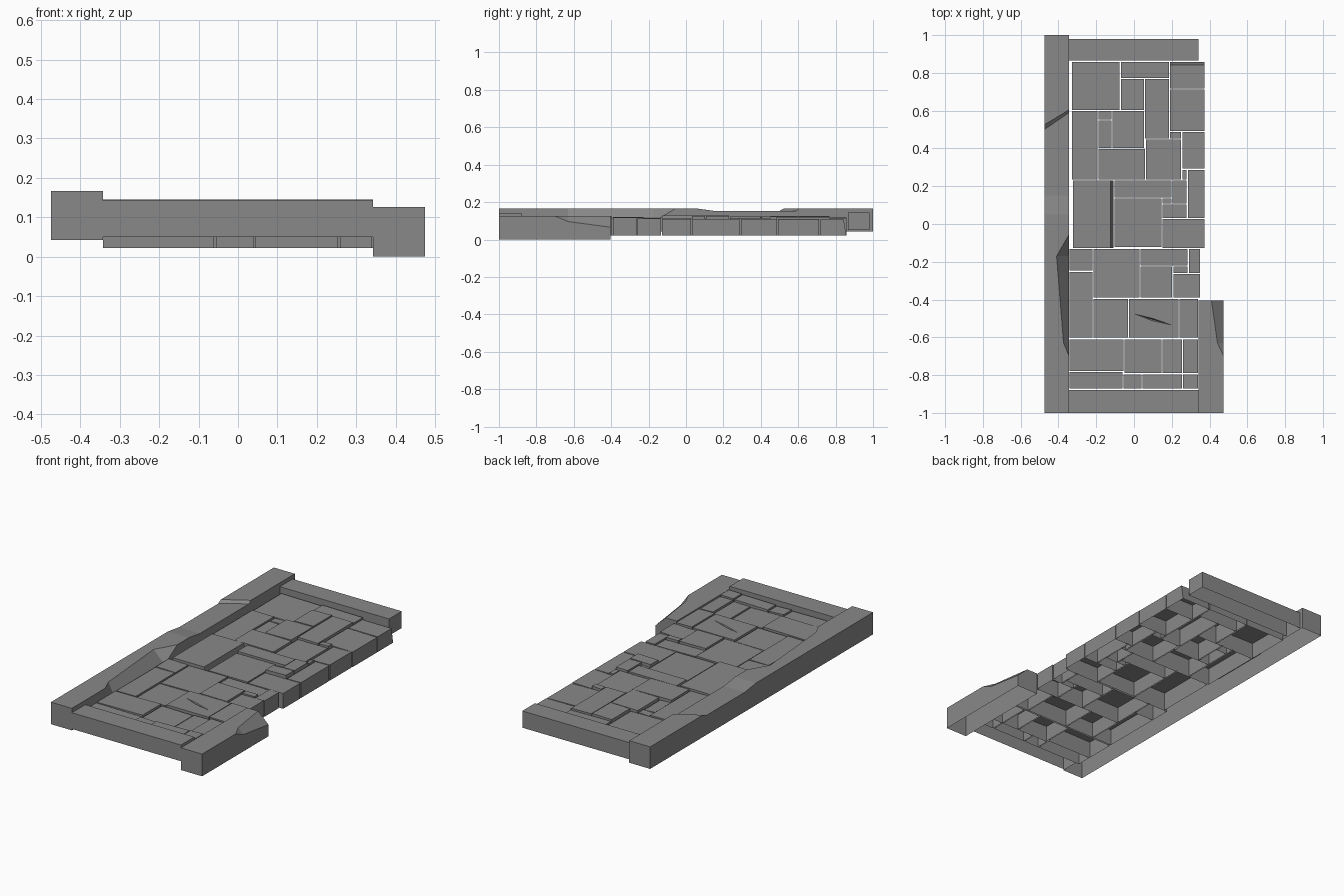
import bpy
import bmesh
import random

random.seed(4)
cube = bpy.data.objects.get("Cube")
if cube:
    bpy.data.objects.remove(cube)

stone = bpy.data.materials.new("grey_stone")
stone.use_nodes = True
grey = (0.25, 0.25, 0.25, 1)
stone.diffuse_color = grey
stone.node_tree.nodes["Principled BSDF"].inputs["Base Color"].default_value = grey


def finish(bm, name):
    """Turn a bmesh into a stone object."""
    mesh = bpy.data.meshes.new(name)
    bm.to_mesh(mesh)
    bm.free()
    mesh.materials.append(stone)
    obj = bpy.data.objects.new(name, mesh)
    bpy.context.collection.objects.link(obj)
    return obj


def open_block(name, x0, x1, y0, y1, z0, z1, chip=None, crack=None, tilt=0):
    """Box without an underside; optional chipped edge or crack in its top."""
    bm = bmesh.new()
    corners = [(x0, y0), (x1, y0), (x1, y1), (x0, y1)]
    low = [bm.verts.new((x, y, z0)) for x, y in corners]
    lean = (-tilt, tilt, tilt, -tilt)
    top = [bm.verts.new((x, y, z1 + d)) for (x, y), d in zip(corners, lean)]
    for i in range(4):
        j = (i + 1) % 4
        bm.faces.new((low[i], low[j], top[j], top[i]))
    if crack:
        rim = [bm.verts.new((x, y, z1)) for x, y in crack]
        cx = sum(x for x, y in crack) / 4
        cy = sum(y for x, y in crack) / 4
        floor = bm.verts.new((cx, cy, z1 - 0.015))
        for i in range(4):
            j = (i + 1) % 4
            bm.faces.new((top[i], top[j], rim[j], rim[i]))
            bm.faces.new((rim[i], rim[j], floor))
    else:
        bm.faces.new(top)
    if chip:
        # Pull one top edge inward to leave a steep broken side
        a, b, dx, dy = chip
        for v in (top[a], top[b]):
            v.co.x += dx
            v.co.y += dy
    return finish(bm, name)


def worn_rail(name, x_plain, x_worn, z0, stations):
    """Open-bottomed rail lofted along y with a varying chipped top edge.

    Each station: y at plain side, y at worn side, top z, chip width, chip depth.
    """
    bm = bmesh.new()
    inward = 1 if x_plain > x_worn else -1
    rings = []
    for ya, yb, z, wide, deep in stations:
        wide, deep = max(wide, 0.0005), max(deep, 0.0005)
        points = [(x_plain, ya, z0), (x_plain, ya, z),
                  (x_worn + inward * wide, yb, z),
                  (x_worn, yb, z - deep), (x_worn, yb, z0)]
        rings.append([bm.verts.new(p) for p in points])
    for r, s in zip(rings, rings[1:]):
        for i in range(4):
            bm.faces.new((r[i], r[i + 1], s[i + 1], s[i]))
    bm.faces.new(rings[0])
    bm.faces.new(rings[-1][::-1])
    bmesh.ops.recalc_face_normals(bm, faces=bm.faces)
    if sum(f.normal.z * f.calc_area() for f in bm.faces) < 0:
        bmesh.ops.reverse_faces(bm, faces=bm.faces)
    return finish(bm, name)


# Border rails
worn_rail("left_rail", -0.475, -0.343, 0.042, [
    (-1, -1, 0.167, 0, 0), (-0.7, -0.7, 0.167, 0, 0),
    (-0.63, -0.63, 0.167, 0.03, 0.06), (-0.17, -0.17, 0.167, 0.067, 0.07),
    (-0.055, -0.055, 0.167, 0, 0), (0.05, 0.05, 0.167, 0, 0),
    (0.15, 0.15, 0.153, 0, 0), (0.5, 0.59, 0.153, 0, 0),
    (0.525, 0.605, 0.167, 0, 0), (1, 1, 0.167, 0, 0)])
worn_rail("right_short_rail", 0.342, 0.475, 0, [
    (-1, -1, 0.126, 0, 0), (-0.7, -0.7, 0.126, 0, 0),
    (-0.63, -0.63, 0.126, 0.033, 0.03), (-0.405, -0.405, 0.126, 0.065, 0.06)])
open_block("front_rail", -0.343, 0.342, -1, -0.88, 0.05, 0.142)
open_block("back_rail", -0.343, 0.342, 0.866, 0.98, 0.05, 0.145)

# Paving: each entry is x start, x end, then the y joints of that column
BACK = [
    (-.33, -.073, .6, .86), (-.073, .187, .77, .86), (.187, .377, .49, .715, .86),
    (-.073, .055, .6, .77), (.055, .187, .45, .77)]
UPPER = [
    (-.33, -.19, .233, .6), (-.19, -.117, .4, .55, .6), (-.117, .055, .4, .6),
    (-.19, .06, .233, .4), (.06, .253, .233, .45), (.187, .253, .45, .49),
    (.253, .375, .29, .49)]
MIDDLE = [
    (-.325, -.105, -.13, .233), (-.105, .202, .137, .233),
    (-.105, .148, -.125, .137), (.148, .202, .105, .137),
    (.202, .282, .105, .233), (.253, .282, .233, .29), (.282, .375, .03, .29),
    (.148, .282, .03, .105), (.148, .375, -.13, .03)]
LOWER = [
    (-.345, -.217, -.605, -.25, -.13), (-.217, .032, -.393, -.13),
    (.032, .287, -.223, -.13), (.032, .205, -.393, -.223),
    (.205, .287, -.262, -.223), (.205, .352, -.393, -.262),
    (.287, .352, -.262, -.13), (-.217, -.03, -.605, -.393),
    (-.03, .238, -.605, -.393), (.238, .342, -.605, -.393)]
FRONT = [
    (-.345, -.052, -.78, -.608), (-.052, .148, -.793, -.608),
    (.148, .256, -.793, -.608), (.256, .342, -.793, -.608),
    (-.345, -.058, -.873, -.78), (-.058, .042, -.873, -.793),
    (.042, .256, -.873, -.793), (.256, .342, -.873, -.793)]

GAP = 0.003
bands = {"back": BACK, "upper": UPPER, "middle": MIDDLE,
         "lower": LOWER, "front": FRONT}
for band, columns in bands.items():
    count = 0
    for x0, x1, *joints in columns:
        for y0, y1 in zip(joints, joints[1:]):
            count += 1
            # Stones on the broken outer edge sit a little lower
            top = random.uniform(0.108, 0.127) if x1 < 0.36 else 0.109
            chip = crack = None
            tilt = random.uniform(-0.002, 0.002)
            if band == "middle" and count == 1:
                top, chip = 0.127, (1, 2, -0.016, 0)
            if band == "back" and y1 > 0.8 and x1 > 0.3:
                chip = (2, 3, 0, -0.014)
            if band == "lower" and x0 == -.03:
                top, tilt = 0.12, 0
                crack = [(0, -.475), (.1, -.513), (.2, -.535), (.1, -.5)]
            open_block(f"{band}_paving_stone_{count}", x0 + GAP, x1 - GAP,
                       y0 + GAP, y1 - GAP, 0.022, top, chip, crack, tilt)
